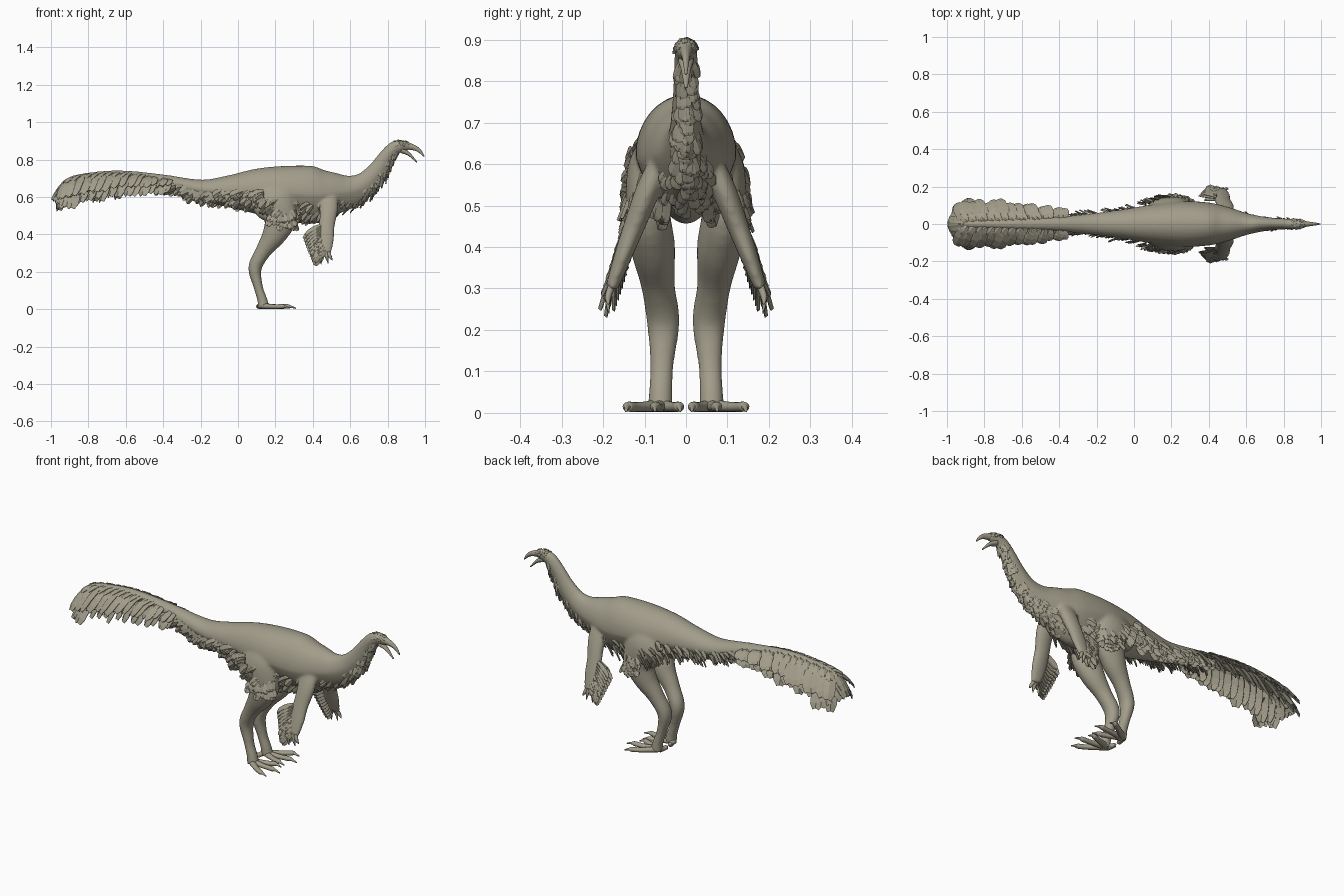
import bpy, bmesh, math, random
from mathutils import Vector as V

if "Cube" in bpy.data.objects:
    bpy.data.objects.remove(bpy.data.objects["Cube"])

random.seed(4)
Y = V((0, 1, 0))
mat = bpy.data.materials.new("olive_grey")
mat.diffuse_color = (.36, .335, .255, 1)
mat.use_nodes = True
mat.node_tree.nodes["Principled BSDF"].inputs["Base Color"].default_value = mat.diffuse_color


def catmull(rows, sub):
    out = []
    for i in range(len(rows) - 1):
        a, b, c, d = (rows[max(0, min(len(rows) - 1, i + k))] for k in (-1, 0, 1, 2))
        for s in range(sub):
            t = s / sub
            out.append([0.5 * (2 * q + (r - p) * t + (2 * p - 5 * q + 4 * r - w) * t * t
                               + (3 * q - p - 3 * r + w) * t ** 3) for p, q, r, w in zip(a, b, c, d)])
    return out + [list(rows[-1])]


def frame(rows, i):
    t = (V(rows[min(i + 1, len(rows) - 1)][:3]) - V(rows[max(i - 1, 0)][:3])).normalized()
    u = t.cross(Y).normalized()
    return t, u, u.cross(t)


def finish(bm, name, mirror=False, smooth=True, thick=0):
    bmesh.ops.recalc_face_normals(bm, faces=bm.faces)
    me = bpy.data.meshes.new(name)
    bm.to_mesh(me)
    bm.free()
    me.materials.append(mat)
    ob = bpy.data.objects.new(name, me)
    bpy.context.collection.objects.link(ob)
    for p in me.polygons:
        p.use_smooth = smooth
    if thick:
        m = ob.modifiers.new("thickness", 'SOLIDIFY')
        m.thickness, m.offset = thick, 0
    if mirror:
        m = ob.modifiers.new("mirror", 'MIRROR')
        m.use_axis = (False, True, False)
    return ob


def add_loft(bm, rows, n=20, sub=5, keel=0):
    """Rows are x, y, z, half depth, half width; keel narrows the underside."""
    rows = catmull(rows, sub)
    rings = []
    for i, r in enumerate(rows):
        _, u, v = frame(rows, i)
        ring = []
        for k in range(n):
            c, s = math.cos(2 * math.pi * k / n), math.sin(2 * math.pi * k / n)
            ring.append(bm.verts.new(V(r[:3]) + u * r[3] * c + v * r[4] * s * (1 - keel * max(0, -c))))
        rings.append(ring)
    for a, b in zip(rings, rings[1:]):
        for k in range(n):
            bm.faces.new((a[k], a[(k + 1) % n], b[(k + 1) % n], b[k]))
    bm.faces.new(rings[0])
    bm.faces.new(rings[-1])


def loft(name, *tubes, n=20, mirror=False):
    bm = bmesh.new()
    for rows in tubes:
        add_loft(bm, rows, n)
    return finish(bm, name, mirror)


def feather(bm, root, d, length, width, droop=0.3, up=V((0, 0, 1))):
    """Cupped rounded plate growing from root along d and bending down."""
    d = d.normalized()
    side = d.cross(up).normalized()
    nor = side.cross(d)
    rows = []
    for s, w in ((0, .55), (.3, .9), (.6, 1), (.85, .9), (1, .45)):
        c = root + d * length * s - V((0, 0, 1)) * droop * length * s * s
        h = side * width * w / 2
        rows.append([bm.verts.new(p) for p in (c - h, c + nor * width * .15, c + h)])
    for a, b in zip(rows, rows[1:]):
        for k in (0, 1):
            bm.faces.new((a[k], a[k + 1], b[k + 1], b[k]))


# Body, legs and arms, fused into one smooth skin
body = [(x, 0, z, h, w) for x, z, h, w in (
    (-.97, .61, .013, .013), (-.90, .685, .021, .021), (-.75, .71, .026, .026), (-.6, .712, .029, .031),
    (-.4, .68, .04, .04), (-.2, .637, .056, .06), (-.05, .63, .086, .08), (.1, .63, .122, .105),
    (.25, .622, .145, .122), (.4, .61, .155, .115), (.5, .617, .12, .092), (.6, .63, .088, .06),
    (.68, .668, .067, .042), (.745, .735, .056, .034), (.79, .805, .045, .030), (.835, .858, .039, .028),
    (.88, .873, .031, .026), (.92, .868, .021, .017))]
leg = [(.14, .055, .67, .09, .035), (.18, .09, .585, .115, .05), (.225, .092, .49, .09, .052),
       (.195, .08, .40, .066, .054), (.135, .068, .31, .043, .041), (.091, .055, .22, .036, .04),
       (.108, .058, .12, .025, .029), (.13, .061, .05, .027, .029), (.137, .062, .008, .032, .031)]
arm = [(.47, .045, .63, .06, .03), (.485, .09, .54, .05, .03), (.475, .125, .45, .043, .026),
       (.47, .155, .37, .043, .021), (.465, .18, .30, .034, .015)]
bm = bmesh.new()
add_loft(bm, body, 32, keel=.35)
for s in (1, -1):
    for limb in (leg, arm):
        add_loft(bm, [(x, y * s, z, h, w) for x, y, z, h, w in limb])
ob = finish(bm, "body")
m = ob.modifiers.new("fuse", 'REMESH')
m.mode, m.voxel_size, m.use_smooth_shade = 'VOXEL', .007, True
m = ob.modifiers.new("soften", 'SMOOTH')
m.factor, m.iterations = .5, 10
fine = catmull(body, 8)


def skin(x, ang):
    """Point, forward direction and outward normal on the body; ang 0 is the top."""
    i = min(range(len(fine)), key=lambda k: abs(fine[k][0] - x))
    r = fine[i]
    t, u, v = frame(fine, i)
    c, s = math.cos(ang), math.sin(ang)
    return V(r[:3]) + u * r[3] * c + v * r[4] * s * (1 - .35 * max(0, -c)), t, u * c + v * s


# Open beak and eyes
loft("beak", [(.89, 0, .877, .022, .02), (.945, 0, .862, .014, .011), (.975, 0, .842, .009, .007), (.995, 0, .817, .003, .003)],
     [(.875, 0, .85, .016, .02), (.915, 0, .828, .009, .012), (.957, 0, .785, .003, .004)], n=12)
bm = bmesh.new()
bmesh.ops.create_uvsphere(bm, u_segments=12, v_segments=8, radius=.008)
bmesh.ops.translate(bm, verts=bm.verts, vec=(.887, .021, .878))
finish(bm, "eyes", mirror=True)

# Feet: three long toes with thin claws and a small rear toe
toes = [[(.12, .06, .018, .016, .018), (.12 + (x - .12) * .45, .06 + (y - .06) * .6, .014, .012, .014),
         (.12 + (x - .12) * .75, .06 + (y - .06) * .93, .015, .012, .013),
         (.12 + (x - .12) * .84, .06 + (y - .06) * .97, .014, .007, .007), (x, y, .005, .003, .003)]
        for x, y in ((.31, .075), (.275, .145), (.275, .014), (.105, .015))]
loft("toes", *toes, n=12, mirror=True)

# Three clawed fingers
loft("fingers", *[[(.465 + o * .5, .178, .31, .012, .009), (.468 + o, .188, .28, .009, .008),
                   (.475 + o * 1.2, .187, z, .002, .002)] for o, z in ((-.025, .24), (.006, .245), (.025, .262))],
     n=8, mirror=True)

# Large drooping tail feathers in two layers plus a rounded end fan
bm = bmesh.new()
for s in (-1, 1):
    for layer in (0, 1):
        for i in range(15):
            f = i / 14
            p, t, out = skin(-.37 - .53 * f, s * (1.2 + .5 * layer))
            d = V((-.3 - .1 * f, s * (.85 - .25 * layer), -.2 - .3 * layer))
            L = (.055 + .065 * min(1, f * 1.8)) * random.uniform(.85, 1.05)
            feather(bm, p - out * .008, d, L, .07, .4 + .3 * f, V((random.uniform(-.3, .1), 0, 1)))
    for i in range(7):
        a = .12 + i * .2
        feather(bm, V((-.905 + .006 * i, s * .008 * i, .69 - .008 * i)),
                V((-.8 * math.cos(a), s * .8 * math.sin(a), -.4)), .098, .075, .65)
    # short covering feathers above
    for i in range(12):
        p, t, out = skin(-.5 - .035 * i, s * .9)
        feather(bm, p - out * .004, V((-.6, s * .6, -.1)), .055, .045, .4)
finish(bm, "tail_feathers", smooth=False, thick=.003)

# Ragged feather band along the flanks, hips and belly sides
bm = bmesh.new()
for s in (-1, 1):
    for i in range(150):
        x = random.uniform(-.45, .5)
        p, t, out = skin(x, s * (random.uniform(1.5, 2.3) if x < .15 else random.uniform(1.8, 2.5)))
        if .05 < x < .32:   # sit outside the thigh
            p.y = s * (.10 + .04 * math.sin((x - .05) / .27 * math.pi))
        d = -t + out * random.uniform(.1, .5) + V((0, 0, random.uniform(-.8, -.1)))
        feather(bm, p - out * .004, d, random.uniform(.035, .06), random.uniform(.025, .045), .2, out)
    for i in range(34):
        a, z = random.uniform(-.4, 1.2), random.uniform(.455, .54)
        p = V((.215 + .095 * math.sin(a), s * (.092 + .05 * math.cos(a)), z))
        out = V((math.sin(a) * .5, s * math.cos(a), .1))
        feather(bm, p, V((random.uniform(-.9, .3), 0, -.7)) + out * .3, random.uniform(.03, .05), .035, .1, out)
finish(bm, "flank_feathers", smooth=False, thick=.002)

# Throat, chest and crown feathers
bm = bmesh.new()
for i in range(150):
    x = random.uniform(.47, .845)
    p, t, out = skin(x, math.pi + random.uniform(-1.25, 1.25))
    feather(bm, p - out * .004, -t + out * random.uniform(.2, .6) + V((0, random.uniform(-.3, .3), -.3)),
            random.uniform(.025, .045), random.uniform(.02, .035), .1, out)
for i in range(36):
    p, t, out = skin(random.uniform(.855, .915), random.uniform(-1.5, 1.5))
    feather(bm, p - out * .003, -t + out * .4, .018, .014, .1, out)
finish(bm, "neck_feathers", smooth=False, thick=.002)

# Wing feathers fanning behind the forearm
bm = bmesh.new()
for layer in (0, 1, 2):
    for i in range(10):
        f = i / 9
        root = V((.462 - .006 * f - .01 * layer, .135 + .045 * f + .008 * (layer - 1), .445 - .135 * f))
        d = V((-.8 + .4 * f, .12 + .12 * (layer - 1), -.45 - .3 * f))
        feather(bm, root, d, (.118 - .04 * f) * (1 - .2 * abs(layer - 1)), .04, .1, V((.2, 1, .3)))
for i in range(30):
    f = random.random()
    root = V((.455 + random.uniform(-.04, .015), .15 + .042 * f, .41 - .11 * f))
    feather(bm, root, V((-.6, random.uniform(.1, .5), -.6)), .04, .028, .1, V((.2, 1, .3)))
finish(bm, "wing_feathers", mirror=True, smooth=False, thick=.002)
